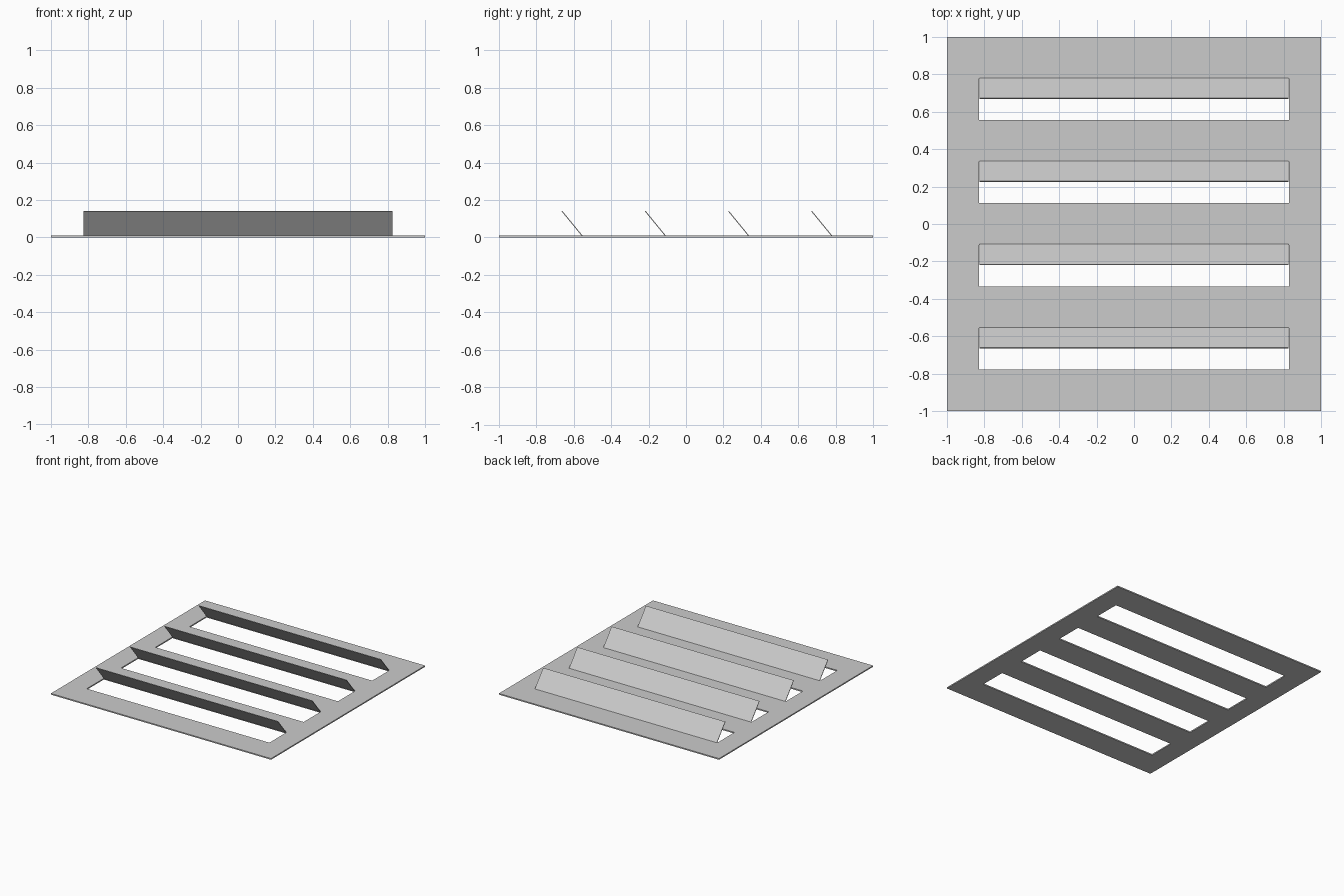
import bpy, bmesh

if "Cube" in bpy.data.objects:
    bpy.data.objects.remove(bpy.data.objects["Cube"])

THICK = 0.01
SLOT_X = 0.83
SLOT_W = 0.222
HINGES = [-0.556, -0.111, 0.334, 0.778]   # rear edge of each slot


def finish(bm, name):
    bmesh.ops.recalc_face_normals(bm, faces=bm.faces)
    me = bpy.data.meshes.new(name)
    bm.to_mesh(me)
    bm.free()
    ob = bpy.data.objects.new(name, me)
    bpy.context.collection.objects.link(ob)
    return ob


def extrude(bm, faces, vec):
    geom = bmesh.ops.extrude_face_region(bm, geom=faces, use_keep_orig=True)["geom"]
    bmesh.ops.translate(bm, vec=vec, verts=[g for g in geom if isinstance(g, bmesh.types.BMVert)])


# Flat panel: a grid of cells with the slot cells left open
xs = [-1, -SLOT_X, SLOT_X, 1]
ys = [-1] + [y for h in HINGES for y in (h - SLOT_W, h)] + [1]
bm = bmesh.new()
grid = [[bm.verts.new((x, y, 0)) for x in xs] for y in ys]
for j in range(len(ys) - 1):
    for i in range(3):
        if i == 1 and j % 2 == 1:
            continue
        bm.faces.new((grid[j][i], grid[j][i + 1], grid[j + 1][i + 1], grid[j + 1][i]))
extrude(bm, bm.faces[:], (0, 0, THICK))
finish(bm, "vent_panel")

# Angled louvres: thin slanted profile hinged at the rear of each slot
LOUVRE_X = 0.827
profile = [(0, 0.006), (-0.109, 0.139), (-0.105, 0.142), (0.004, 0.009)]
for n, h in enumerate(HINGES):
    bm = bmesh.new()
    face = bm.faces.new([bm.verts.new((-LOUVRE_X, h + y, z)) for y, z in profile])
    extrude(bm, [face], (2 * LOUVRE_X, 0, 0))
    finish(bm, f"louvre_{n + 1}")
